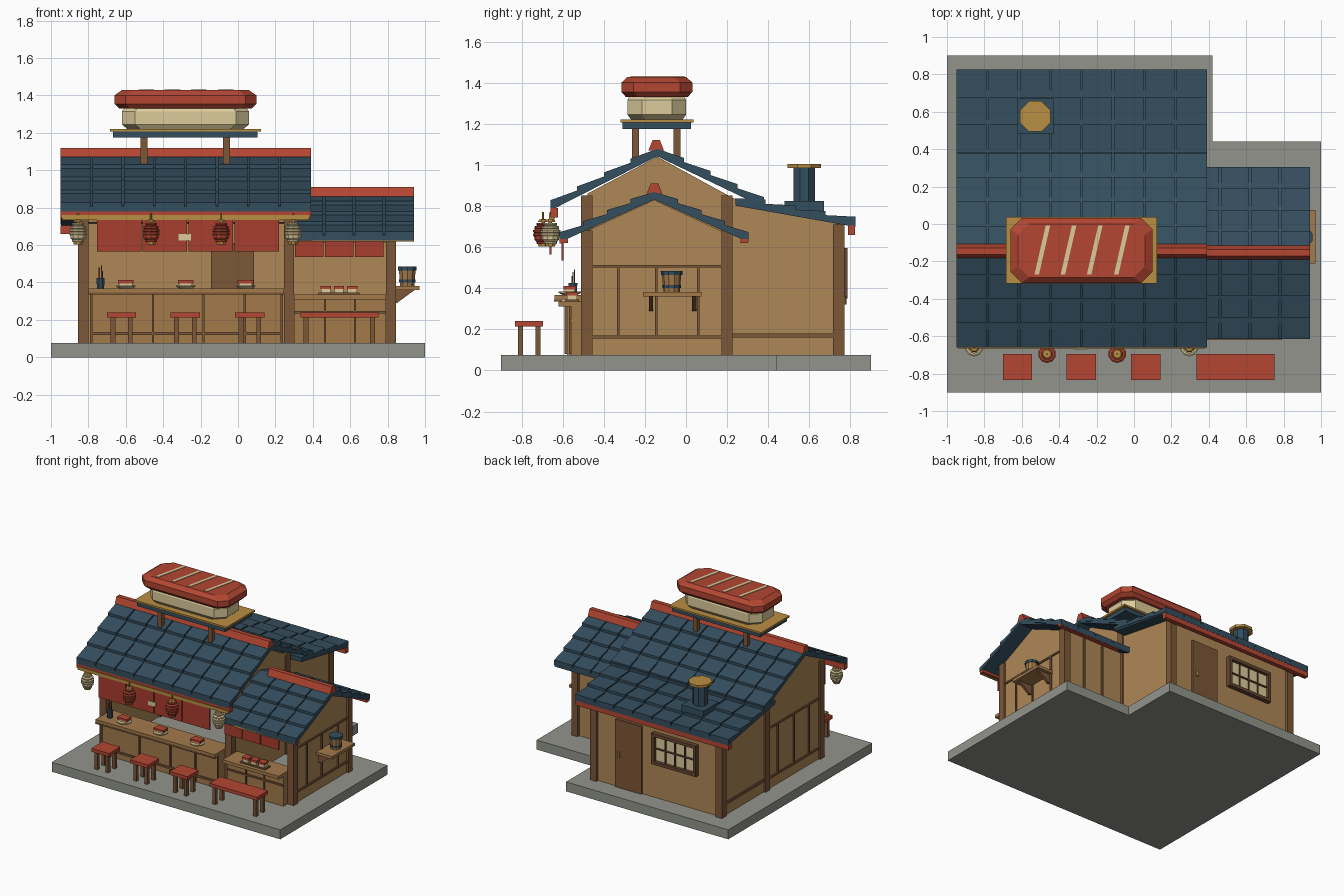
import bpy, bmesh, math
from mathutils import Matrix, Vector

if "Cube" in bpy.data.objects:
    bpy.data.objects.remove(bpy.data.objects["Cube"])

def mat(name, hexa):
    m = bpy.data.materials.new(name)
    c = [int(hexa[i:i + 2], 16) / 255 for i in (0, 2, 4)]
    m.diffuse_color = [((v + .055) / 1.055) ** 2.4 if v > .04 else v / 12.9 for v in c] + [1]
    m.use_nodes = True
    m.node_tree.nodes["Principled BSDF"].inputs["Base Color"].default_value = m.diffuse_color
    return m

NAVY, RED, CREAM = mat("navy", "344E5E"), mat("red", "B34632"), mat("cream", "DCCB9B")
WALL, WOOD, DARK = mat("plaster", "AE8757"), mat("wood", "7C5738"), mat("dark_wood", "664630")
GOLD, STONE, OAK = mat("gold", "B98D42"), mat("stone", "91948B"), mat("oak", "A37A4B")
CLOTH = mat("cloth", "A83D2E")

def finish(name, bm, m):
    bmesh.ops.recalc_face_normals(bm, faces=bm.faces)
    me = bpy.data.meshes.new(name)
    bm.to_mesh(me)
    bm.free()
    me.materials.append(m)
    ob = bpy.data.objects.new(name, me)
    bpy.context.collection.objects.link(ob)
    return ob

def boxes(name, m, *items):
    """Each item is x0, x1, y0, y1, z0, z1."""
    bm = bmesh.new()
    for a, b, c, d, e, f in items:
        bmesh.ops.create_cube(bm, size=1, matrix=Matrix.Translation(((a + b) / 2, (c + d) / 2, (e + f) / 2))
                              @ Matrix.Diagonal((b - a, d - c, f - e, 1)))
    return finish(name, bm, m)

def add_prism(bm, pts, lo, hi, axis):
    def at(p, h):
        return {"x": (h, p[0], p[1]), "y": (p[0], h, p[1]), "z": (p[0], p[1], h)}[axis]
    r = [[bm.verts.new(at(p, h)) for p in pts] for h in (lo, hi)]
    n = len(pts)
    bm.faces.new(r[0]); bm.faces.new(r[1])
    for i in range(n):
        j = (i + 1) % n
        bm.faces.new((r[0][i], r[0][j], r[1][j], r[1][i]))

def prism(name, m, pts, lo, hi, axis="x"):
    bm = bmesh.new()
    add_prism(bm, pts, lo, hi, axis)
    return finish(name, bm, m)

def loft(name, m, rings):
    """Stack closed rings of 3D points."""
    bm = bmesh.new()
    rs = [[bm.verts.new(p) for p in r] for r in rings]
    n = len(rs[0])
    bm.faces.new(rs[0]); bm.faces.new(rs[-1])
    for a, b in zip(rs, rs[1:]):
        for i in range(n):
            j = (i + 1) % n
            bm.faces.new((a[i], a[j], b[j], b[i]))
    return finish(name, bm, m)

def lathe(name, m, x, y, prof, n=8):
    return loft(name, m, [[(x + r * math.cos((i + .5) * 2 * math.pi / n), y + r * math.sin((i + .5) * 2 * math.pi / n), z)
                           for i in range(n)] for r, z in prof])

def oct_ring(x, y, hx, hy, c, z):
    return [(x + sx, y + sy, z) for sx, sy in ((hx, -hy + c), (hx, hy - c), (hx - c, hy), (-hx + c, hy),
                                             (-hx, hy - c), (-hx, -hy + c), (-hx + c, -hy), (hx - c, -hy))]

def roof(name, x0, x1, cols, top, eave, rows):
    """Overlapping tile courses over a thin deck."""
    P, Q = Vector(top), Vector(eave)
    bm = bmesh.new()
    w = (x1 - x0) / cols
    for r in range(rows):
        a, b = P.lerp(Q, r / rows), P.lerp(Q, (r + 1) / rows)
        prof = [(a.x, a.y - .012), (b.x, b.y + .008), (b.x, b.y - .03), (a.x, a.y - .035)]
        for c in range(cols):
            add_prism(bm, prof, x0 + c * w + (.005 if c else 0), x0 + (c + 1) * w - (.005 if c < cols - 1 else 0), "x")
    add_prism(bm, [(P.x, P.y - .02), (Q.x, Q.y - .014), (Q.x, Q.y - .042), (P.x, P.y - .048)], x0 + .004, x1 - .004, "x")
    return finish(name, bm, NAVY)

# L-shaped stone slab
prism("base_slab", STONE, [(-1, -.9), (1, -.9), (1, .44), (.42, .44), (.42, .9), (-1, .9)], 0, .075, "z")

# Walls
main_side = [(-.48, .07), (-.48, .86), (-.14, 1.04), (.3, .80), (.75, .71), (.75, .07)]
for n, x in (("left_wall", -.84), ("middle_wall", .265)):
    prism(n, WALL, main_side, x, x + .025)
prism("wing_gable_wall", WALL, [(-.48, .07), (-.48, .68), (-.155, .83), (.2, .665), (.2, .07)], .81, .83)
boxes("back_wall", WALL, (-.83, .28, .725, .75, .07, .72))
boxes("wing_back_wall", WALL, (.28, .82, .18, .205, .07, .67))

# Corner posts
boxes("main_posts", WOOD, *[(x, x + .055, y, y + .055, .07, h) for x in (-.855, .245)
                            for y, h in ((-.51, .85), (.172, .85), (.716, .71))])
boxes("wing_posts", WOOD, *[(.79, .845, y, y + .055, .07, .68) for y in (-.51, .172)])

# Timber framing on walls
for n, x, top, z in (("wing_side_frame", .83, .51, .5), ("left_side_frame", -.85, .56, .55)):
    boxes(n, WOOD, (x, x + .01, -.46, .18, z, z + .013), (x, x + .01, -.46, .18, .155, .17),
          *[(x, x + .01, y - .006, y + .006, .16, top) for y in (-.33, -.145, .06)])
boxes("rear_side_trim", WOOD, *[(x, x + .01, .22, .72, .16, .18) for x in (.29, -.85)])
boxes("wing_back_frame", WOOD, *[(x, x + .012, .2, .215, .07, .66) for x in (.47, .64)])
boxes("front_beams", OAK, (-.82, .27, -.5, -.46, .72, .77), (.28, .81, -.5, -.46, .61, .65))

# Back door and window
boxes("back_door", WOOD, (-.145, .085, .715, .765, .07, .61))
lathe("door_knob", GOLD, .05, .772, [(.01, .32), (.01, .36)], 6)
boxes("window_panes", CREAM, (-.61, -.27, .745, .76, .37, .575))
boxes("window_frame", DARK, (-.635, -.245, .745, .785, .35, .375), (-.635, -.245, .745, .785, .57, .595),
      (-.635, -.61, .745, .785, .35, .595), (-.27, -.245, .745, .785, .35, .595),
      (-.61, -.27, .755, .77, .467, .477), *[(x, x + .01, .755, .77, .37, .58) for x in (-.53, -.445, -.36)])

# Roofs
roof("main_roof_front", -.95, .39, 8, (-.14, 1.09), (-.66, .82), 4)
roof("main_roof_back", -.95, .39, 8, (-.14, 1.09), (.38, .835), 4)
roof("rear_lean_roof", -.95, .39, 8, (.24, .85), (.825, .74), 4)
roof("wing_roof_front", .3, .94, 4, (-.155, .88), (-.615, .665), 4)
roof("wing_roof_back", .3, .94, 4, (-.155, .88), (.305, .665), 4)
for n, y, z, x0, x1 in (("main_ridge", -.145, 1.07, -.95, .39), ("wing_ridge", -.153, .86, .39, .94)):
    prism(n, RED, [(y - .038, z), (y + .038, z), (y + .018, z + .05), (y - .018, z + .05)], x0, x1)

# Red eave boards with gold rails
boxes("eave_boards", RED, (-.95, .39, -.66, -.622, .745, .79), (.39, .94, -.612, -.575, .625, .635 + .005),
      (.39, .94, -.61, -.575, .62, .64), (.39, .94, .265, .302, .62, .64), (-.95, .39, .787, .823, .66, .705))
boxes("eave_rails", GOLD, (-.94, .38, -.666, -.64, .735, .76), (.39, .935, -.615, -.595, .618, .632))

# Split cloth curtains
boxes("main_curtain", CLOTH, *[(-.755 + i * .245, -.517 + i * .245, -.665, -.655, .565, .74) for i in range(4)])
boxes("wing_curtain", CLOTH, *[(.305 + i * .16, .458 + i * .16, -.605, -.595, .535, .62) for i in range(3)])
boxes("curtain_patch", CREAM, (-.318, -.25, -.672, -.664, .625, .658))

# Counters
boxes("main_counter", OAK, (-.79, .24, -.58, -.5, .07, .345))
boxes("main_counter_top", OAK, (-.8, .245, -.64, -.44, .345, .368))
boxes("main_counter_frame", WOOD, (-.79, .24, -.59, -.575, .12, .135), (-.8, .245, -.642, -.6, .335, .346),
      *[(x, x + .012, -.59, -.575, .08, .34) for x in (-.79, -.46, -.19, .03, .228)])
boxes("wing_counter", OAK, (.3, .79, -.56, -.48, .07, .31))
boxes("wing_counter_top", OAK, (.3, .79, -.62, -.44, .31, .335))
boxes("wing_counter_frame", WOOD, (.3, .79, -.57, -.555, .235, .247), *[(x, x + .01, -.57, -.555, .08, .31) for x in (.46, .62)])

# Stools and bench
for n, x0, x1 in (("stool_1", -.7, -.545), ("stool_2", -.36, -.203), ("stool_3", -.015, .142), ("bench", .333, .75)):
    boxes(n + "_seat", RED, (x0, x1, -.833, -.695, .213, .24))
    boxes(n + "_legs", WOOD, *[(x, x + .026, y, y + .026, .07, .215) for x in (x0 + .018, x1 - .044) for y in (-.818, -.733)])

# Plates of food
for i, x in enumerate((-.6, -.28, .04)):
    lathe(f"plate_{i+1}", CREAM, x, -.565, [(.035, .367), (.055, .378), (.055, .384)], 10)
    boxes(f"plate_rice_{i+1}", CREAM, (x - .035, x + .035, -.59, -.54, .38, .395))
    boxes(f"plate_topping_{i+1}", RED, (x - .042, x + .042, -.595, -.535, .395, .412))
boxes("tray", WOOD, (.43, .65, -.59, -.52, .333, .345))
boxes("tray_rice", CREAM, *[(x - .025, x + .025, -.58, -.53, .343, .365) for x in (.47, .54, .61)])
boxes("tray_toppings", RED, *[(x - .028, x + .028, -.583, -.527, .365, .382) for x in (.47, .54, .61)])
lathe("utensil_cup", NAVY, -.735, -.55, [(.021, .367), (.023, .425)])
boxes("utensils", DARK, *[(x, x + .006, y, y + .006, .4, h) for x, y, h in ((-.745, -.553, .48), (-.733, -.545, .49), (-.727, -.556, .46))])

# Side shelf with bucket
boxes("side_shelf", OAK, (.83, .97, -.21, .075, .36, .382))
for i, y in enumerate((-.18, .03)):
    prism(f"shelf_bracket_{i+1}", WOOD, [(.83, .36), (.945, .36), (.85, .29), (.83, .29)], y, y + .02, "y")
lathe("bucket", OAK, .905, -.07, [(.04, .382), (.048, .48)], 10)
lathe("bucket_bands", NAVY, .905, -.07, [(.045, .4), (.046, .415)], 10)
lathe("bucket_rim", NAVY, .905, -.07, [(.052, .465), (.053, .485)], 10)

# Paper lanterns
for i, (x, y, m) in enumerate(((-.855, -.66, CREAM), (-.465, -.695, RED), (-.09, -.695, RED), (.295, -.66, CREAM))):
    prof = []
    for k in range(6):
        z = .615 + k * .018
        r = .049 - .016 * abs((k - 2.5) / 2.5) ** 2
        prof += [(r - .004, z), (r, z + .005), (r, z + .013)]
    lathe(f"lantern_{i+1}", m, x, y, prof, 10)
    lathe(f"lantern_caps_{i+1}", GOLD, x, y, [(.025, .603), (.027, .616), (.01, .617), (.01, .722), (.027, .723), (.022, .735), (.005, .736), (.005, .77)], 8)

# Chimney
boxes("chimney_base", NAVY, (-.622, -.43, .48, .672, .74, .825))
lathe("chimney_pipe", NAVY, -.527, .575, [(.056, .82), (.056, .99)])
lathe("chimney_cap", GOLD, -.527, .575, [(.088, .985), (.088, 1.005)])

# Giant sushi on a rooftop stand
boxes("stand_posts", WOOD, *[(x, x + .036, y, y + .034, 1.03, 1.18) for x in (-.52, -.08) for y in (-.262, -.06)])
boxes("stand_board", NAVY, (-.667, .105, -.31, .025, 1.175, 1.207))
boxes("stand_rim", GOLD, (-.684, .122, -.318, .037, 1.207, 1.221))
cx, cy = -.281, -.142
loft("rice_block", CREAM, [oct_ring(cx, cy, hx, hy, .07, z) for hx, hy, z in ((.31, .125, 1.22), (.34, .143, 1.245), (.34, .143, 1.315), (.32, .13, 1.34))])
loft("fish_slice", RED, [oct_ring(cx, cy, hx, hy, .06, z) for hx, hy, z in ((.355, .15, 1.33), (.38, .173, 1.355), (.38, .173, 1.4), (.34, .143, 1.428))])
bm = bmesh.new()
for x in (-.49, -.35, -.21, -.065):
    add_prism(bm, [(x - .042, -.27), (x - .018, -.27), (x + .042, -.008), (x + .018, -.008)], 1.42, 1.432, "z")
finish("fish_stripes", bm, CREAM)
